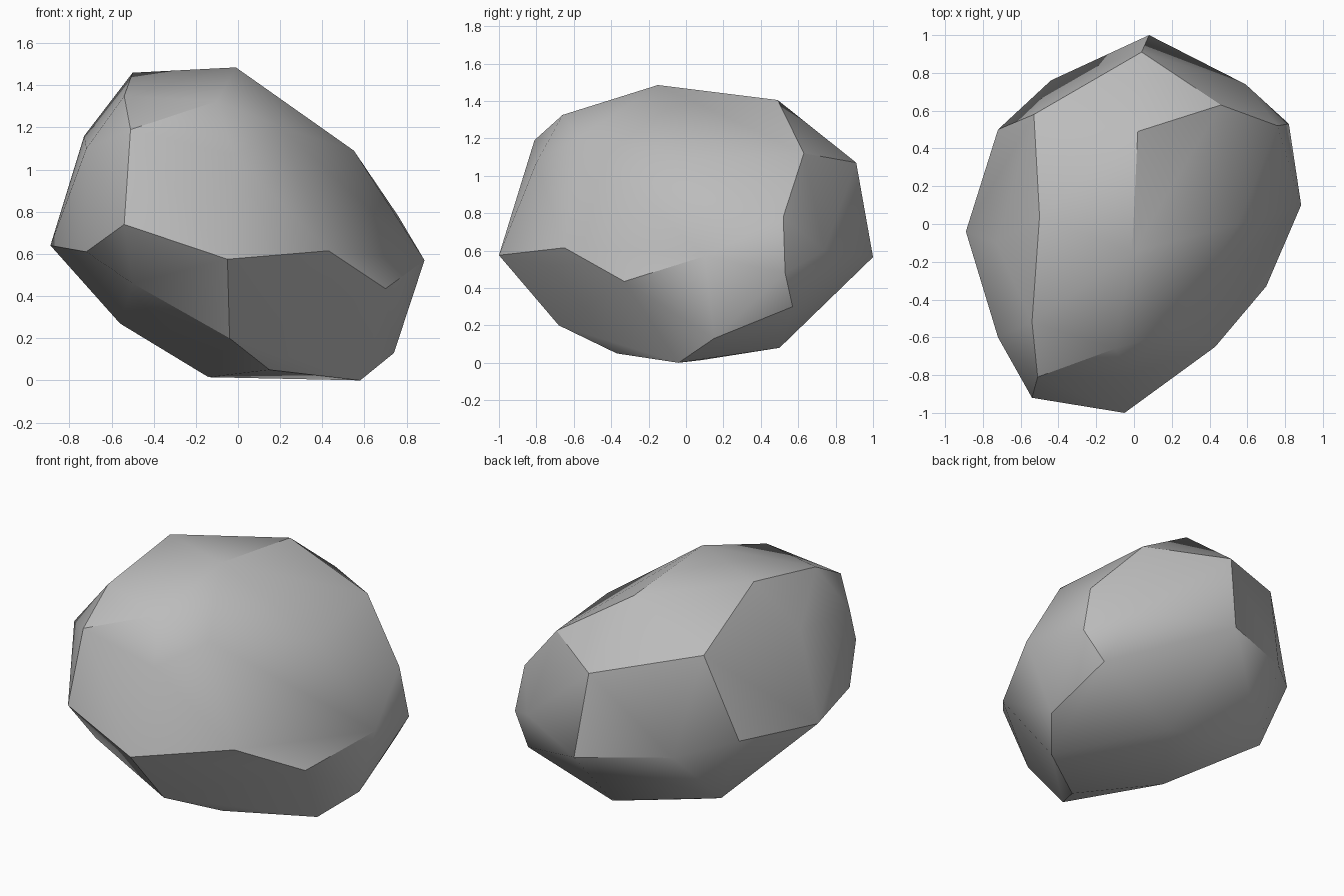
import bpy, bmesh, math

default_cube = bpy.data.objects.get("Cube")
if default_cube:
    bpy.data.objects.remove(default_cube, do_unlink=True)


def make_material(name, colour):
    """One flat stone colour, shown in the viewport and in a render."""
    material = bpy.data.materials.new(name)
    material.use_nodes = True
    material.diffuse_color = colour
    shader = material.node_tree.nodes["Principled BSDF"]
    shader.inputs["Base Color"].default_value = colour
    shader.inputs["Roughness"].default_value = 0.9
    return material


def make_boulder(name, rings, material, sharp_angle):
    """Wrap a convex stone around the chipped corners and merge flat facets."""
    shell = bmesh.new()
    for ring in rings:
        for corner in ring:
            shell.verts.new(corner)
    hull = bmesh.ops.convex_hull(shell, input=list(shell.verts))
    unused = [item for item in hull["geom_interior"] + hull["geom_unused"]
              if isinstance(item, bmesh.types.BMVert) and item.is_valid]
    if unused:
        bmesh.ops.delete(shell, geom=list(set(unused)), context="VERTS")
    bmesh.ops.dissolve_limit(shell, angle_limit=math.radians(3),
                             verts=list(shell.verts), edges=list(shell.edges))
    bmesh.ops.recalc_face_normals(shell, faces=list(shell.faces))
    mesh = bpy.data.meshes.new(name)
    shell.to_mesh(mesh)
    shell.free()
    mesh.materials.append(material)
    boulder = bpy.data.objects.new(name, mesh)
    bpy.context.collection.objects.link(boulder)
    bpy.ops.object.select_all(action="DESELECT")
    boulder.select_set(True)
    bpy.context.view_layer.objects.active = boulder
    bpy.ops.object.shade_smooth_by_angle(angle=sharp_angle)
    return boulder


# Corners of the flattened crown
crown = [
    (-.01, -.15, 1.485), (.02, .49, 1.405), (-.5, .04, 1.46),
    (-.54, -.52, 1.35), (-.1, -.66, 1.325), (-.53, .58, 1.21),
]

# Corners of the sloping shoulder
shoulder = [
    (-.51, -.81, 1.19), (.2, -.57, 1.205), (-.02, -.8, 1.07),
    (.55, 0, 1.09), (.46, .63, 1.12), (.04, .91, 1.07),
    (-.73, -.1, 1.16), (-.72, -.6, 1.1), (.76, .52, .78),
]

# Corners of the widest belt
belt = [
    (-.05, -1, .575), (.43, -.65, .615), (.7, -.33, .435),
    (.885, .1, .57), (.82, .53, .48), (.59, .74, .6),
    (.08, 1, .565), (-.44, .76, .61), (-.72, .5, .69),
    (-.89, -.04, .64), (-.72, -.6, .61), (-.54, -.92, .74),
]

# Corners of the undercut base
base = [
    (-.5, -.7, .46), (-.04, -.68, .2), (.15, -.37, .05),
    (.58, -.04, 0), (.74, .15, .13), (.7, .57, .3),
    (.16, .5, .08), (-.14, .09, .015), (-.56, .45, .27),
]

stone = make_material("grey_stone", (0.5, 0.5, 0.5, 1))
make_boulder("boulder", [crown, shoulder, belt, base], stone, math.radians(30))
